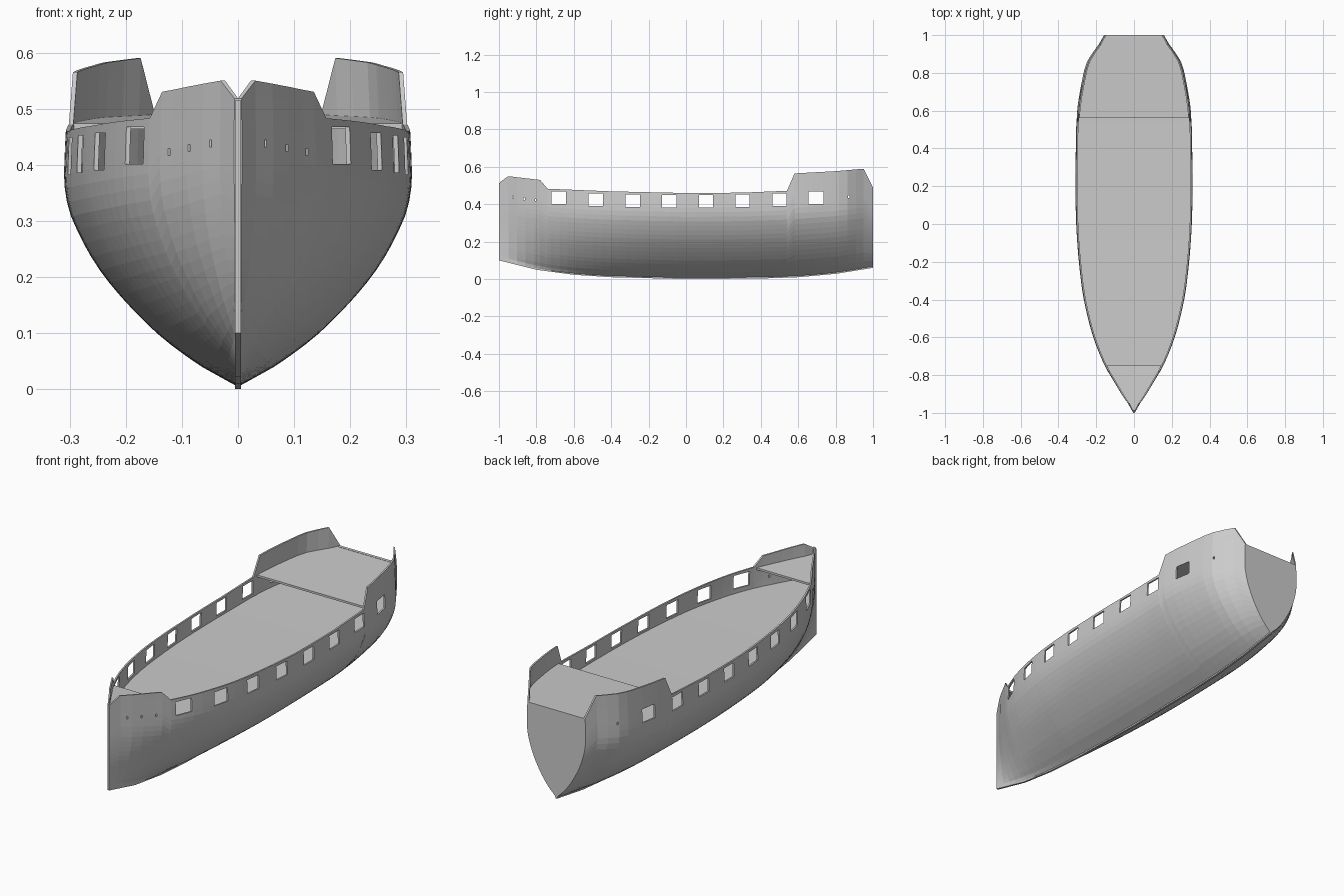
import bpy, bmesh
from mathutils import Vector

cube = bpy.data.objects.get("Cube")
if cube:
    bpy.data.objects.remove(cube, do_unlink=True)

grey = bpy.data.materials.new("hull grey")
grey.use_nodes = True
GREY = (0.6, 0.6, 0.6, 1)
grey.diffuse_color = GREY
grey.node_tree.nodes["Principled BSDF"].inputs["Base Color"].default_value = GREY

# Profiles: half breadth, keel line and sheer along y; section shape by height
BREADTH = [(-1, .004), (-.95, .032), (-.9, .066), (-.8, .126), (-.75, .155), (-.6, .215),
           (-.4, .265), (-.2, .291), (0, .305), (.2, .309), (.4, .307), (.6, .3),
           (.8, .266), (.87, .243), (.95, .187), (1, .158)]
KEEL = [(-1, .1), (-.8, .05), (-.6, .023), (-.4, .01), (0, 0), (.4, .003), (.6, .01),
        (.8, .028), (1, .06)]
SHEER = [(-1, .515), (-.95, .55), (-.78, .53), (-.74, .483), (-.4, .469), (0, .46),
         (.3, .462), (.54, .472), (.58, .565), (.8, .577), (.95, .59), (1, .49)]
SECTION = [(0, .02), (.03, .1), (.087, .245), (.217, .49), (.435, .78), (.65, .955),
           (.78, 1), (.9, 1), (1, .993), (1.3, .97)]
WALL = 0.008


def interp(table, v, smooth=True):
    """Value of a profile at v, by straight or cubic segments."""
    v = min(max(v, table[0][0]), table[-1][0])
    i = 0
    while i < len(table) - 2 and v > table[i + 1][0]:
        i += 1
    (x0, y0), (x1, y1) = table[i], table[i + 1]
    f = (v - x0) / (x1 - x0)
    if not smooth:
        return y0 + (y1 - y0) * f

    def slope(k):
        a, b = table[max(k - 1, 0)], table[min(k + 1, len(table) - 1)]
        return (b[1] - a[1]) / (b[0] - a[0]) * (x1 - x0)
    return ((2*f**3 - 3*f**2 + 1) * y0 + (f**3 - 2*f**2 + f) * slope(i)
            + (3*f**2 - 2*f**3) * y1 + (f**3 - f**2) * slope(i + 1))


def hull_bottom(y):
    return interp(KEEL, y) + 0.008


def half_width(y, z):
    zb = hull_bottom(y)
    s = interp(SECTION, (z - zb) / (0.46 - zb))
    s = max(s, 0) ** (1 + 0.3 * max(0, -y - 0.4))
    return max(0.005, interp(BREADTH, y) * s)


def stations(y0, y1, step=0.045):
    n = max(2, round((y1 - y0) / step))
    ys = [y0 + (y1 - y0) * i / n for i in range(n + 1)]
    knots = [y for y, _ in SHEER if y0 < y < y1]
    ys = [y for y in ys if y in (y0, y1) or all(abs(y - k) > 0.015 for k in knots)]
    return sorted(ys + knots)


def finish(name, bm):
    bmesh.ops.recalc_face_normals(bm, faces=bm.faces)
    mesh = bpy.data.meshes.new(name)
    bm.to_mesh(mesh)
    bm.free()
    mesh.materials.append(grey)
    obj = bpy.data.objects.new(name, mesh)
    bpy.context.collection.objects.link(obj)
    return obj


def loft(name, rings):
    """Closed solid through rings of equal point count."""
    bm = bmesh.new()
    rows = [[bm.verts.new(p) for p in ring] for ring in rings]
    n = len(rows[0])
    for a, b in zip(rows, rows[1:]):
        for k in range(n):
            m = (k + 1) % n
            bm.faces.new((a[k], a[m], b[m], b[k]))
    bm.faces.new(rows[0])
    bm.faces.new(rows[-1])
    return finish(name, bm)


def prism(name, outline, offset):
    """Flat outline pushed along an offset."""
    bm = bmesh.new()
    face = bm.faces.new([bm.verts.new(p) for p in outline])
    new = bmesh.ops.extrude_face_region(bm, geom=[face], use_keep_orig=True)["geom"]
    bmesh.ops.translate(bm, vec=offset, verts=[v for v in new if isinstance(v, bmesh.types.BMVert)])
    return finish(name, bm)


# Hull side shell
ROWS = 20
rings = []
for y in stations(-0.995, 1):
    zb, zt = hull_bottom(y), interp(SHEER, y, False)
    zs = [zb + (zt - zb) * (k / ROWS) ** 1.15 for k in range(ROWS + 1)]
    outer = [Vector((half_width(y, z), y, z)) for z in zs]
    inner = [Vector((max(0, p.x - WALL), y, p.z)) for p in reversed(outer)]
    rings.append(outer + inner)
hull = loft("hull_sides", rings)

# Gun ports and small bow and stern slits, cut through one side then mirrored
ports = [(-.68, .434, .039, .033), (-.482, .424, .038, .033), (-.285, .419, .038, .033),
         (-.09, .416, .038, .033), (.107, .416, .038, .033), (.302, .418, .038, .033),
         (.5, .424, .038, .033), (.695, .434, .039, .033), (-.925, .438, .003, .006),
         (-.865, .43, .003, .006), (-.805, .423, .003, .006), (.87, .44, .003, .006)]
bm = bmesh.new()
for y, z, hy, hz in ports:
    made = bmesh.ops.create_cube(bm, size=1)["verts"]
    bmesh.ops.scale(bm, vec=(.5, 2 * hy, 2 * hz), verts=made)
    bmesh.ops.translate(bm, vec=(.27, y, z), verts=made)
cutter = finish("port_cutter", bm)
cutter.hide_render = True
cut = hull.modifiers.new("ports", 'BOOLEAN')
cut.object, cut.operation, cut.solver = cutter, 'DIFFERENCE', 'EXACT'
mirror = hull.modifiers.new("mirror", 'MIRROR')
mirror.use_mirror_merge = False
bpy.context.view_layer.objects.active = hull
for m in ("ports", "mirror"):
    bpy.ops.object.modifier_apply(modifier=m)
bpy.data.objects.remove(cutter, do_unlink=True)

# Transom plate
zs = [hull_bottom(1) + (.49 - hull_bottom(1)) * k / ROWS for k in range(ROWS + 1)]
side = [Vector((half_width(1, z) - .001, 1, z)) for z in zs]
prism("transom", side + [Vector((-p.x, 1, p.z)) for p in reversed(side)], (0, -.015, 0))


# Decks, fitted inside the hull
def deck(name, y0, y1, height, thick):
    rings = []
    for y in stations(y0, y1):
        z = height(y)
        w = max(.002, half_width(y, z) - WALL * .6)
        rings.append([(-w, y, z), (w, y, z), (w, y, z - thick), (-w, y, z - thick)])
    loft(name, rings)


deck("main_deck", -.97, .99, lambda y: .373 + .012 * y * y, .008)
deck("fore_deck", -.985, -.75, lambda y: .478 + .06 * (-.75 - y), .01)
deck("poop_deck", .565, .99, lambda y: .474 + .035 * (y - .565), .01)

# Keel and stem as one thin profile
bottom = [Vector((-.005, y, z)) for y, z in KEEL]
top = [Vector((-.005, y, interp(KEEL, y) + .02)) for y in (1, .8, .6, .4, 0, -.4, -.6, -.8, -.975)]
stem = [Vector((-.005, -.985, .515)), Vector((-.005, -1, .515))]
prism("keel_and_stem", bottom + top + stem, (.01, 0, 0))
